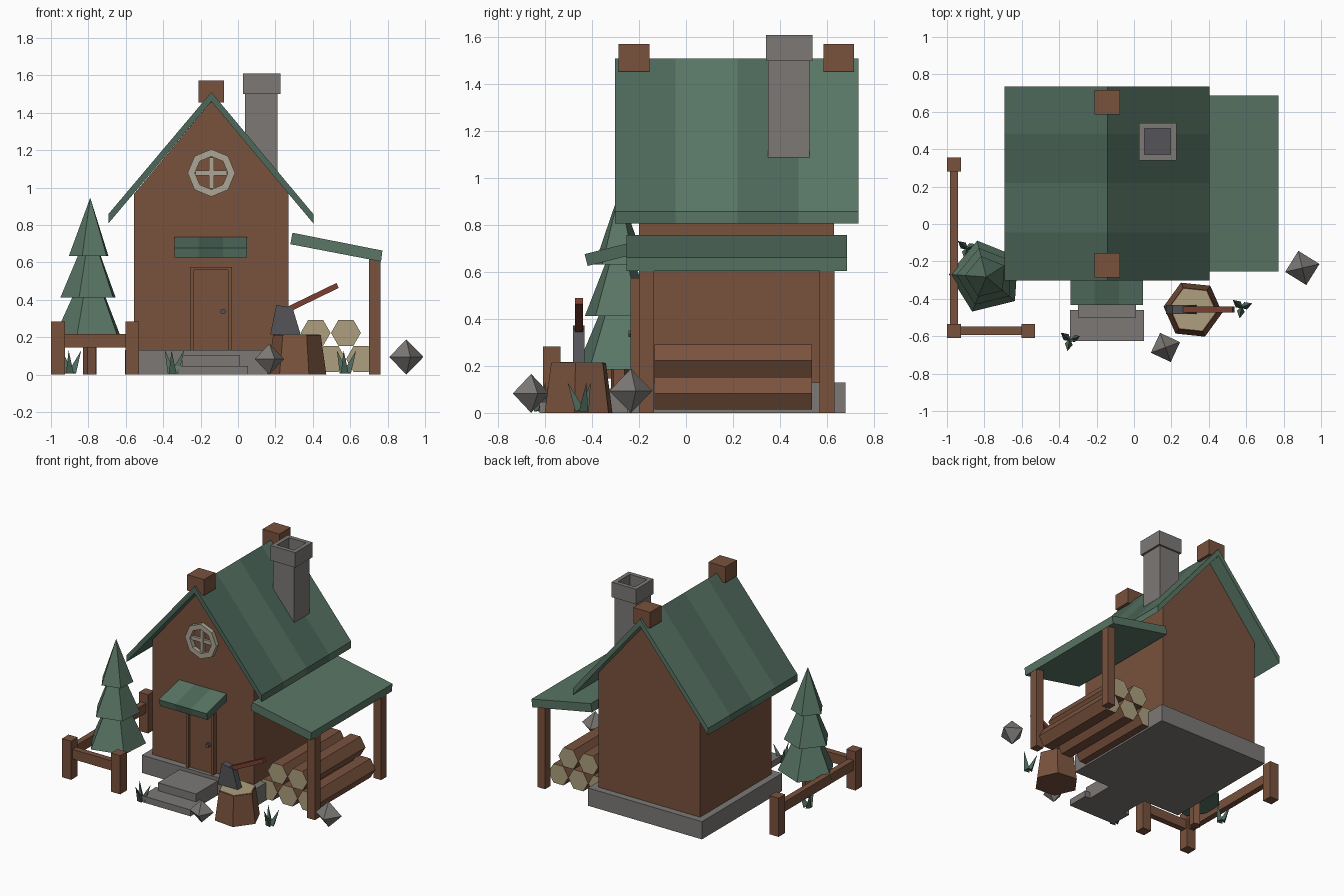
import bpy, bmesh
from math import radians, cos, sin, pi
from mathutils import Matrix, Vector

if "Cube" in bpy.data.objects:
    bpy.data.objects.remove(bpy.data.objects["Cube"])


def material(name, r, g, b):
    m = bpy.data.materials.new(name)
    m.diffuse_color = (r, g, b, 1)
    m.use_nodes = True
    m.node_tree.nodes["Principled BSDF"].inputs["Base Color"].default_value = m.diffuse_color
    return m


WOOD = material("wood", 0.19, 0.085, 0.047)
DARK_WOOD = material("dark_wood", 0.13, 0.055, 0.032)
GREEN = material("green", 0.10, 0.18, 0.13)
GREEN_DARK = material("green_dark", 0.075, 0.14, 0.105)
STONE = material("stone", 0.20, 0.19, 0.18)
IRON = material("iron", 0.09, 0.09, 0.10)
CUT = material("cut_wood", 0.42, 0.35, 0.21)
TRIM = material("trim", 0.42, 0.38, 0.30)
RED = material("handle_wood", 0.20, 0.05, 0.03)


def finish(name, bm, *mats):
    bmesh.ops.recalc_face_normals(bm, faces=bm.faces)
    me = bpy.data.meshes.new(name)
    bm.to_mesh(me)
    bm.free()
    for m in mats:
        me.materials.append(m)
    ob = bpy.data.objects.new(name, me)
    bpy.context.collection.objects.link(ob)
    return ob


def box(name, x0, x1, y0, y1, z0, z1, mat):
    bm = bmesh.new()
    bmesh.ops.create_cube(bm, size=1)
    bmesh.ops.scale(bm, vec=(x1 - x0, y1 - y0, z1 - z0), verts=bm.verts)
    bmesh.ops.translate(bm, vec=((x0 + x1) / 2, (y0 + y1) / 2, (z0 + z1) / 2), verts=bm.verts)
    return finish(name, bm, mat)


def prism(name, profile, axis, cuts, *mats):
    """Extrude a profile (xz for axis y, yz for axis x) through the cuts, alternating materials."""
    bm = bmesh.new()
    place = (lambda p, t: (p[0], t, p[1])) if axis == "y" else (lambda p, t: (t, p[0], p[1]))
    rows = [[bm.verts.new(place(p, t)) for p in profile] for t in cuts]
    n = len(profile)
    for k, (a, b) in enumerate(zip(rows, rows[1:])):
        for i in range(n):
            j = (i + 1) % n
            bm.faces.new((a[i], a[j], b[j], b[i])).material_index = k % len(mats)
    bm.faces.new(rows[0])
    bm.faces.new(rows[-1]).material_index = len(mats) - 1
    return finish(name, bm, *mats)


def cone(name, n, r0, r1, base, height, rot, *mats, tilt=None):
    """n-sided cone or frustum; last material goes on the caps."""
    bm = bmesh.new()
    bmesh.ops.create_cone(bm, cap_ends=True, segments=n, radius1=r0, radius2=r1, depth=height)
    bm.normal_update()
    for f in bm.faces:
        if abs(f.normal.z) > 0.99:
            f.material_index = len(mats) - 1
    # put the first corner on the +x direction before turning
    v = bm.verts[:][0].co
    first = Vector((v.x, v.y)).angle_signed(Vector((1, 0)))
    spin = Matrix.Rotation(radians(rot) + first, 4, "Z")
    m = Matrix.Translation(base) @ (tilt or Matrix()) @ Matrix.Translation((0, 0, height / 2)) @ spin
    bm.transform(m)
    return finish(name, bm, *mats)


def ring(name, n, ro, ri, depth, rot, matrix, mat):
    bm = bmesh.new()
    loops = []
    for i in range(n):
        a = 2 * pi * i / n + rot
        loops.append([bm.verts.new((r * cos(a), r * sin(a), z))
                      for r, z in ((ro, 0), (ro, depth), (ri, depth), (ri, 0))])
    for i in range(n):
        a, b = loops[i], loops[(i + 1) % n]
        for k in range(4):
            bm.faces.new((a[k], a[(k + 1) % 4], b[(k + 1) % 4], b[k]))
    bm.transform(matrix)
    return finish(name, bm, mat)


MID = -0.1425  # ridge line of the house

# Foundation, plank walls and gable
box("foundation", -0.605, 0.32, -0.25, 0.68, 0, 0.13, STONE)
for i in range(4):
    z = 0.13 + i * 0.159
    box(f"wall_plank_{i}", -0.555, 0.27, -0.2, 0.63, z, z + 0.159, WOOD)
prism("gable_wall", [(-0.555, 0.766), (0.27, 0.766), (0.27, 0.967), (MID, 1.46), (-0.555, 0.967)],
      "y", (-0.2, 0.63), WOOD)

# Main roof with banded shingles, ridge blocks
prism("main_roof", [(-0.693, 0.808), (-0.693, 0.858), (MID, 1.51), (0.403, 0.858), (0.403, 0.808), (MID, 1.46)],
      "y", (-0.302, -0.045, 0.22, 0.48, 0.735), GREEN_DARK, GREEN)
for i, y in enumerate((-0.221, 0.651)):
    box(f"ridge_block_{i}", MID - 0.068, MID + 0.068, y - 0.066, y + 0.066, 1.455, 1.572, WOOD)

# Chimney
box("chimney_shaft", 0.037, 0.21, 0.35, 0.527, 1.06, 1.5, STONE)
ring("chimney_cap", 4, 0.1414, 0.098, 0.11, pi / 4, Matrix.Translation((0.126, 0.44, 1.5)), STONE)
box("chimney_hole", 0.056, 0.196, 0.37, 0.51, 1.495, 1.51, IRON)

# Round window
ring("window_frame", 8, 0.127, 0.088, 0.04, 0,
     Matrix.Translation((MID, -0.19, 1.078)) @ Matrix.Rotation(pi / 2, 4, "X"), TRIM)
box("window_bar_upright", MID - 0.013, MID + 0.013, -0.218, -0.19, 0.995, 1.16, TRIM)
box("window_bar_cross", MID - 0.085, MID + 0.085, -0.217, -0.19, 1.065, 1.091, TRIM)

# Door: frame, three boards, knob
box("door_jamb_left", -0.256, -0.235, -0.237, -0.19, 0.13, 0.575, WOOD)
box("door_jamb_right", -0.054, -0.033, -0.237, -0.19, 0.13, 0.575, WOOD)
box("door_lintel", -0.235, -0.054, -0.237, -0.19, 0.558, 0.575, WOOD)
for i in range(3):
    x = -0.235 + i * 0.0603
    box(f"door_board_{i}", x, x + 0.0603, -0.222, -0.19, 0.13, 0.558, WOOD)
cone("door_knob", 6, 0.016, 0.016, (-0.08, -0.22, 0.337), 0.025, 0, IRON,
     tilt=Matrix.Rotation(pi / 2, 4, "X"))

# Door canopy and steps
prism("door_canopy", [(-0.432, 0.677), (-0.2, 0.735), (-0.187, 0.684), (-0.419, 0.626)],
      "x", (-0.339, -0.21, -0.08, 0.048), GREEN, GREEN_DARK)
box("lower_step", -0.342, 0.053, -0.625, -0.46, 0, 0.047, STONE)
box("upper_step", -0.3, 0.01, -0.5, -0.25, 0, 0.105, STONE)

# Lean-to roof and posts
prism("lean_to_roof", [(0.291, 0.758), (0.772, 0.663), (0.765, 0.604), (0.28, 0.697)],
      "y", (-0.253, 0.687), GREEN)
for i, y in enumerate((-0.168, 0.6)):
    box(f"lean_to_post_{i}", 0.7, 0.763, y - 0.032, y + 0.032, 0, 0.625, WOOD)

# Log pile
along = Matrix.Rotation(-pi / 2, 4, "X")
for i, (x, z) in enumerate(((0.335, 0.083), (0.497, 0.083), (0.658, 0.083), (0.415, 0.223), (0.577, 0.223))):
    cone(f"log_{i}", 6, 0.08, 0.08, (x, -0.135, z), 0.673, 0, WOOD, CUT, tilt=along)

# Chopping stump with axe
cone("stump", 6, 0.158, 0.128, (0.315, -0.458, 0), 0.212, -6, WOOD)
cone("stump_top", 6, 0.122, 0.122, (0.315, -0.458, 0.205), 0.01, -6, CUT)
prism("axe_head", [(0.172, 0.213), (0.205, 0.372), (0.292, 0.357), (0.335, 0.213)],
      "y", (-0.481, -0.432), IRON)
prism("axe_handle", [(0.24, 0.318), (0.232, 0.347), (0.527, 0.49), (0.538, 0.463)],
      "y", (-0.473, -0.44), RED)

# Tree
TX, TY = -0.79, -0.283
cone("tree_trunk", 5, 0.04, 0.04, (TX, TY, 0), 0.25, -4, WOOD)
for i, (r, z, h) in enumerate(((0.2, 0.185, 0.44), (0.16, 0.412, 0.38), (0.115, 0.633, 0.312))):
    cone(f"tree_tier_{i}", 5, r, 0, (TX, TY, z), h, -4, GREEN)

# Fence
for i, (x, y) in enumerate(((-0.963, 0.318), (-0.963, -0.572), (-0.565, -0.572))):
    box(f"fence_post_{i}", x - 0.037, x + 0.037, y - 0.038, y + 0.038, 0, 0.283, WOOD)
box("fence_rail_side", -0.985, -0.941, -0.54, 0.29, 0.146, 0.217, WOOD)
box("fence_rail_front", -0.93, -0.6, -0.593, -0.549, 0.146, 0.217, WOOD)

# Rocks: octahedra
for i, (x, y, r, rot) in enumerate(((0.9, -0.235, 0.094, 13), (0.168, -0.66, 0.083, 20))):
    bm = bmesh.new()
    ang = [radians(rot + 90 * k) for k in range(4)]
    belt = [bm.verts.new((x + r * cos(a), y + r * sin(a), r)) for a in ang]
    for z in (0, 2 * r):
        tip = bm.verts.new((x, y, z))
        for k in range(4):
            bm.faces.new((belt[k], belt[(k + 1) % 4], tip))
    finish(f"rock_{i}", bm, STONE)

# Grass tufts: three leaning blades each
for i, (x, y) in enumerate(((-0.345, -0.62), (0.575, -0.445), (-0.895, -0.13))):
    for k in range(3):
        a = radians(20 + 120 * k)
        lean = Matrix.Rotation(radians(22), 4, Vector((-sin(a), cos(a), 0)))
        cone(f"grass_{i}_{k}", 3, 0.024, 0, (x + 0.012 * cos(a), y + 0.012 * sin(a), 0.01),
             0.13, 20 + 120 * k, GREEN_DARK, tilt=lean)
